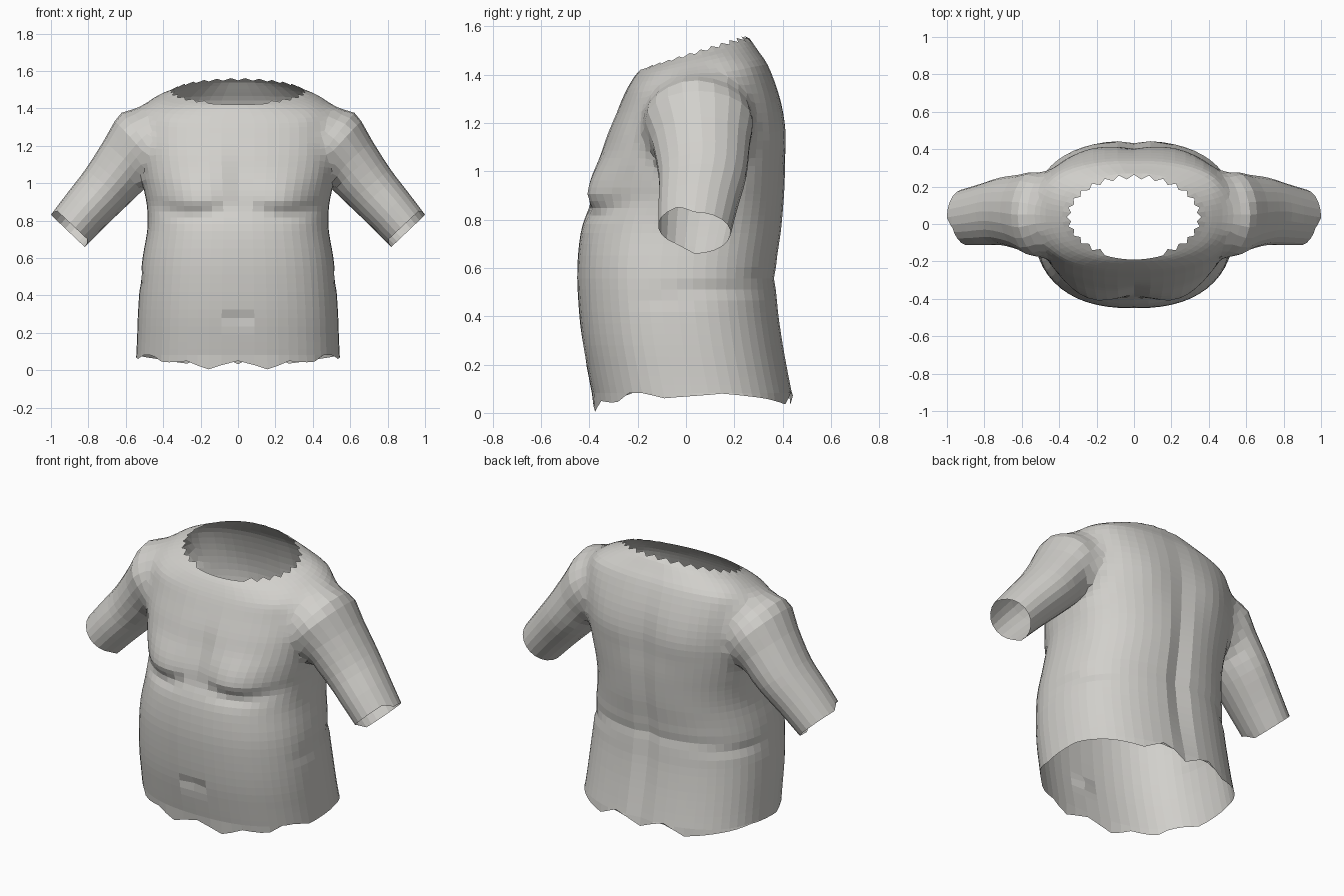
import bpy, bmesh, math
from mathutils import Vector, kdtree

if "Cube" in bpy.data.objects:
    bpy.data.objects.remove(bpy.data.objects["Cube"], do_unlink=True)

skin = bpy.data.materials.new("warm light grey")
skin.use_nodes = True
COLOUR = (0.64, 0.63, 0.6, 1)
skin.diffuse_color = COLOUR
skin.node_tree.nodes["Principled BSDF"].inputs["Base Color"].default_value = COLOUR


def spline(rows, t):
    """Catmull-Rom blend of table rows, t from 0 to 1."""
    last = len(rows) - 1
    i = min(int(t * last), last - 1)
    f = t * last - i
    a, b, c, d = (rows[max(0, min(last, i + k))] for k in (-1, 0, 1, 2))
    return [q + f / 2 * (r - p + f * (2 * p - 5 * q + 4 * r - s + f * (3 * (q - r) + s - p)))
            for p, q, r, s in zip(a, b, c, d)]


def linear(points, x):
    for (x0, y0), (x1, y1) in zip(points, points[1:]):
        if x <= x1:
            return y0 + (y1 - y0) * (x - x0) / (x1 - x0)
    return points[-1][1]


def bump(x, centre, width):
    return math.exp(-((x - centre) / width) ** 2)


def clamp(x):
    return max(0, min(1, x))


def loft(name, rings, ends):
    """Closed loft whose end caps are fans round the two given centres."""
    bm = bmesh.new()
    loops = [[bm.verts.new(p) for p in ring] for ring in rings]
    n = len(loops[0])
    for low, high in zip(loops, loops[1:]):
        for i in range(n):
            j = (i + 1) % n
            bm.faces.new((low[i], low[j], high[j], high[i]))
    for loop, centre in zip((loops[0], loops[-1]), ends):
        hub = bm.verts.new(centre)
        for i in range(n):
            bm.faces.new((loop[i], loop[(i + 1) % n], hub))
    bmesh.ops.recalc_face_normals(bm, faces=bm.faces)
    mesh = bpy.data.meshes.new(name)
    bm.to_mesh(mesh)
    bm.free()
    mesh.materials.append(skin)
    obj = bpy.data.objects.new(name, mesh)
    bpy.context.collection.objects.link(obj)
    return obj


# Torso levels: front height, back height, half width, front y, back y
BODY = [(.06, .06, .545, -.385, .445), (.16, .16, .54, -.405, .425), (.3, .3, .535, -.43, .4),
        (.45, .45, .525, -.445, .38), (.6, .6, .51, -.45, .375), (.75, .75, .485, -.435, .395),
        (.86, .86, .485, -.4, .405), (.95, .95, .5, -.375, .41), (1.05, 1.05, .525, -.35, .41),
        (1.15, 1.17, .545, -.325, .41), (1.25, 1.3, .55, -.285, .39),
        (1.33, 1.43, .54, -.25, .345), (1.39, 1.5, .46, -.215, .3), (1.42, 1.55, .36, -.19, .265)]
# Ragged lower hem: angle from the front, height
HEM = [(0, .05), (.25, 0), (.42, .05), (.76, .04), (1, .095), (1.35, .06),
       (1.8, .08), (2.3, .06), (2.7, .035), (2.95, .1), (3.15, .03)]
SEGMENTS, LEVELS = 56, 42


def torso_point(k, level):
    angle = 2 * math.pi * k / SEGMENTS
    zf, zb, w, yf, yb = spline(BODY, level / LEVELS)
    s, c = math.sin(angle), -math.cos(angle)
    # sections turn from squarish to oval near the neck
    power = .83 + .17 * clamp((level - 36) / 6)
    x = w * math.copysign(abs(s) ** power, s)
    y = (yf + yb) / 2 + (yb - yf) / 2 * math.copysign(abs(c) ** power, c)
    z = zf + (zb - zf) * (y - yf) / (yb - yf)
    side = abs(x)
    if c < 0:
        # breasts rising from a curved crease, the cleft and the navel
        above = z - .825 - 1.1 * (side - .24) ** 2
        y -= .045 * bump(side, .24, .17) * clamp(above / .07) * bump(above, .11, .13)
        y += .012 * bump(side, .24, .17) * bump(above, 0, .035)
        y += .015 * bump(x, 0, .035) * bump(z, 1.05, .13)
        y += .02 * bump(x, 0, .03) * bump(z, .27, .03)
    else:
        # spine groove and shoulder blades
        y -= .025 * bump(x, 0, .04) * bump(z, .55, .6)
        y += .012 * bump(side, .22, .12) * bump(z, 1.15, .15)
    # slanted waist fold round the flanks and back
    fold = .022 * bump(z, .49 + .06 * c, .03) * clamp(2 * c + .8)
    x *= 1 - fold
    y *= 1 - fold
    if level == 0:
        z = linear(HEM, min(angle, 2 * math.pi - angle))
    # ragged neck edge
    if level == LEVELS and k % 2 and c > -.85:
        x, y, z = x * .94, y - .025 * c, z + .012
    return x, y, z


HEM_HUB, NECK_HUB = Vector((0, 0, .07)), Vector((0, .05, 1.49))
torso = loft("torso", [[torso_point(k, v) for k in range(SEGMENTS)] for v in range(LEVELS + 1)],
             (HEM_HUB, NECK_HUB))

# Arm sections: x, y, z, radius across, radius in y, lean of the section
ARM = [(.4, .06, 1.26, .185, .18, 1.1), (.49, .05, 1.22, .205, .24, .87),
       (.59, .062, 1.115, .17, .205, .72), (.7, .068, .982, .148, .182, .7),
       (.81, .05, .86, .135, .165, .73), (.91, .035, .745, .125, .15, .76)]
ARM_SEGMENTS, ARM_LEVELS = 22, 15
CUFF_HUB = Vector((.89, .035, .765))


def arm_ring(side, level):
    x, y, z, across, depth, lean = spline(ARM, level / ARM_LEVELS)
    ring = []
    for k in range(ARM_SEGMENTS):
        a = 2 * math.pi * k / ARM_SEGMENTS
        u, v = across * math.cos(a), depth * math.sin(a)
        # the cuff is cut shorter at the front
        slide = .09 * min(0, math.sin(a)) if level == ARM_LEVELS else 0
        ring.append((side * (x + u * math.cos(lean) + slide * .66), y + v,
                     z + u * math.sin(lean) - slide * .75))
    return ring


hubs = [HEM_HUB, NECK_HUB]
for side, label in ((1, "left_arm"), (-1, "right_arm")):
    cuff = Vector((side * CUFF_HUB.x, CUFF_HUB.y, CUFF_HUB.z))
    hubs.append(cuff)
    arm = loft(label, [arm_ring(side, v) for v in range(ARM_LEVELS + 1)],
               ((side * .36, .06, 1.3), cuff))
    arm.hide_render = True
    join = torso.modifiers.new(label, "BOOLEAN")
    join.operation, join.solver, join.object = "UNION", "EXACT", arm

# Apply the unions and drop the arm helpers
graph = bpy.context.evaluated_depsgraph_get()
merged = bpy.data.meshes.new_from_object(torso.evaluated_get(graph))
torso.modifiers.clear()
torso.data = merged
for label in ("left_arm", "right_arm"):
    bpy.data.objects.remove(bpy.data.objects[label], do_unlink=True)

# Open the hem, neck and cuffs
bm = bmesh.new()
bm.from_mesh(merged)
caps = [v for v in bm.verts if any((v.co - h).length < .001 for h in hubs)]
bmesh.ops.delete(bm, geom=caps, context="VERTS")


def shoulder_verts():
    return [v for v in bm.verts if .34 < abs(v.co.x) < .68 and .95 < v.co.z < 1.48
            and not v.is_boundary]


# Soften only the hollow seam where each arm meets the torso
bmesh.ops.remove_doubles(bm, verts=shoulder_verts(), dist=.014)
bmesh.ops.recalc_face_normals(bm, faces=bm.faces)
seam = [v for v in shoulder_verts() if v.co.z > 1.04 and any(
    len(e.link_faces) == 2 and e.calc_face_angle_signed(0) < -.25 for e in v.link_edges)]
tree = kdtree.KDTree(len(seam))
for i, v in enumerate(seam):
    tree.insert(v.co, i)
tree.balance()
weights = [(v, .6 * clamp(1 - tree.find(v.co)[2] / .12)) for v in shoulder_verts()]
for _ in range(8):
    moved = [(v, v.co.lerp(sum((e.other_vert(v).co for e in v.link_edges), Vector())
                           / len(v.link_edges), w)) for v, w in weights if w > 0]
    for v, co in moved:
        v.co = co
bm.to_mesh(merged)
bm.free()
for face in merged.polygons:
    face.use_smooth = False
merged.materials.clear()
merged.materials.append(skin)
